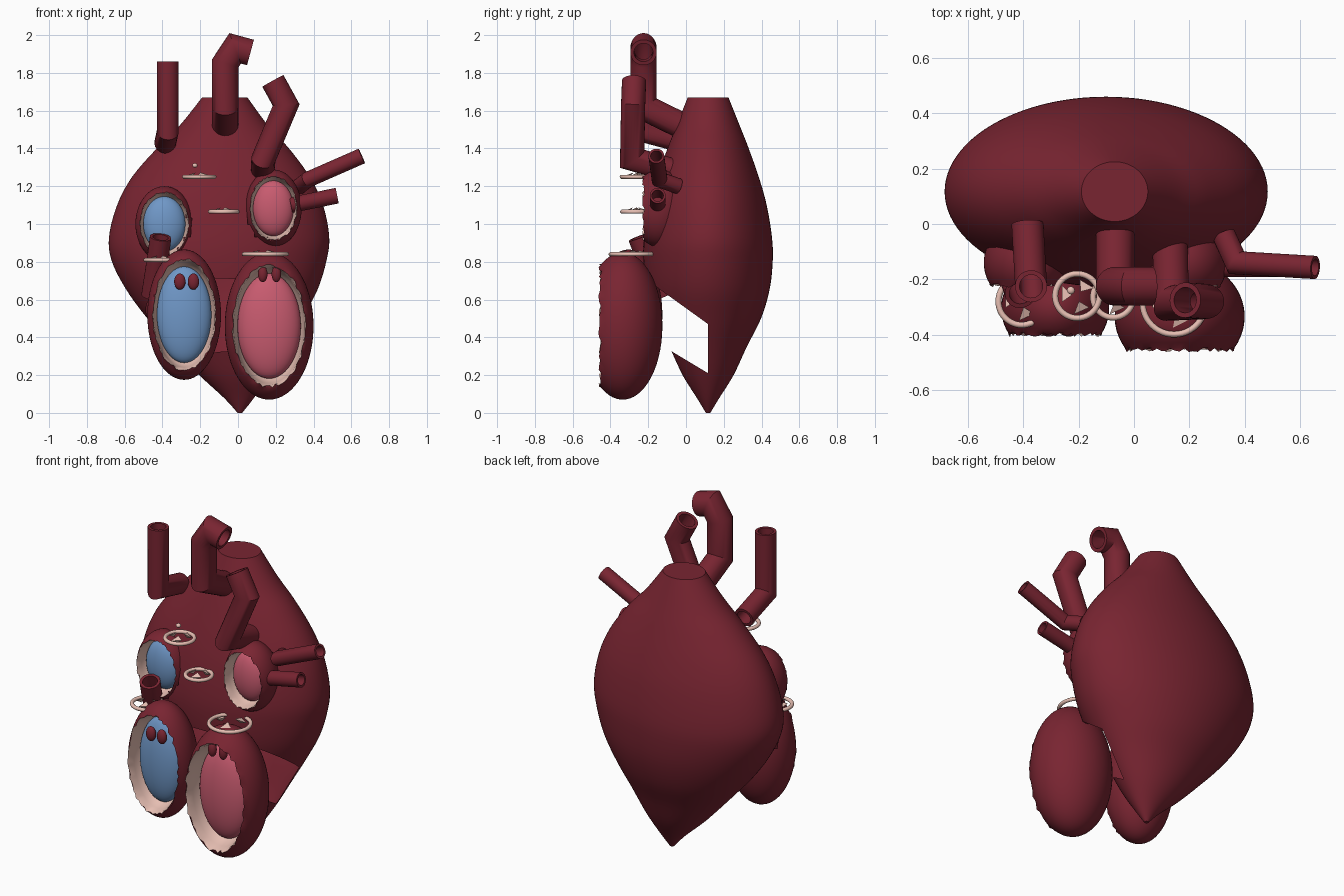
import bpy, bmesh, math, random
from mathutils import Vector, Matrix

if "Cube" in bpy.data.objects:
    bpy.data.objects.remove(bpy.data.objects["Cube"])

random.seed(4)
TAU = 2 * math.pi


def material(name, rgb):
    m = bpy.data.materials.new(name)
    m.diffuse_color = (*rgb, 1)
    m.use_nodes = True
    m.node_tree.nodes["Principled BSDF"].inputs["Base Color"].default_value = m.diffuse_color
    return m


RED = material("muscle red", (0.19, 0.018, 0.031))
CREAM = material("lining cream", (0.80, 0.52, 0.45))
PINK = material("rich blood pink", (0.58, 0.105, 0.16))
BLUE = material("poor blood blue", (0.16, 0.31, 0.57))


def finish(name, bm, mats, angle=40):
    me = bpy.data.meshes.new(name)
    bm.to_mesh(me)
    bm.free()
    ob = bpy.data.objects.new(name, me)
    bpy.context.collection.objects.link(ob)
    for m in mats:
        me.materials.append(m)
    bpy.ops.object.select_all(action='DESELECT')
    ob.select_set(True)
    bpy.context.view_layer.objects.active = ob
    bpy.ops.object.shade_smooth_by_angle(angle=math.radians(angle))
    return ob


def bridge(bm, rings, mat=0):
    """Join successive closed loops of vertices with quads."""
    for a, b in zip(rings, rings[1:]):
        n = len(a)
        for i in range(n):
            f = bm.faces.new((a[i], a[(i + 1) % n], b[(i + 1) % n], b[i]))
            f.material_index = mat


# Chambers: name, centre x y z, radii x y z, front cut y, blood colour
CHAMBERS = [
    ("right_ventricle", (-0.285, -0.305, 0.52), (0.195, 0.18, 0.345), -0.40, BLUE),
    ("left_ventricle", (0.165, -0.335, 0.46), (0.235, 0.21, 0.39), -0.455, PINK),
    ("right_atrium", (-0.39, -0.14, 1.0), (0.153, 0.15, 0.20), -0.222, BLUE),
    ("left_atrium", (0.187, -0.14, 1.083), (0.15, 0.15, 0.205), -0.225, PINK),
]

# Heart wall: stacked ellipses (z, centre x, half width, half depth)
ROWS = [(0, 0.01, 0.012, 0.012), (0.08, 0.005, 0.08, 0.06), (0.2, -0.02, 0.185, 0.135),
        (0.35, -0.047, 0.3, 0.205), (0.5, -0.07, 0.41, 0.28), (0.65, -0.085, 0.505, 0.325),
        (0.8, -0.1, 0.567, 0.342), (0.93, -0.1, 0.583, 0.338), (1.1, -0.095, 0.545, 0.31),
        (1.25, -0.09, 0.47, 0.268), (1.4, -0.08, 0.35, 0.215), (1.52, -0.075, 0.235, 0.168),
        (1.67, -0.07, 0.12, 0.108)]
MID_Y = 0.117


def smooth_rows(rows, steps):
    """Catmull-Rom interpolation between the rows."""
    out = []
    for i in range(len(rows) - 1):
        p = [Vector(rows[min(max(i + k, 0), len(rows) - 1)]) for k in (-1, 0, 1, 2)]
        for s in range(steps):
            t = s / steps
            out.append(0.5 * (2 * p[1] + (p[2] - p[0]) * t
                              + (2 * p[0] - 5 * p[1] + 4 * p[2] - p[3]) * t * t
                              + (3 * p[1] - p[0] - 3 * p[2] + p[3]) * t ** 3))
    return out + [Vector(rows[-1])]


bm = bmesh.new()
SEG = 96
rings = []
for z, cx, hx, hy in smooth_rows(ROWS, 5):
    rings.append([bm.verts.new((cx + hx * math.cos(TAU * i / SEG),
                                MID_Y + hy * math.sin(TAU * i / SEG), z)) for i in range(SEG)])
bridge(bm, rings)
bm.faces.new(rings[-1])
bm.faces.new(rings[0][::-1])


def is_front(f):
    return f.calc_center_median().y < MID_Y and abs(f.normal.z) < 0.99


# Window in the lower front wall, bounded by two sloping cuts
bm.normal_update()
LOW, HIGH = (0.21, 0.6), (0.47, 0.72)
for z0, slope in (LOW, HIGH):
    faces = [f for f in bm.faces if is_front(f)]
    geom = list({v for f in faces for v in f.verts}) + list({e for f in faces for e in f.edges}) + faces
    bmesh.ops.bisect_plane(bm, geom=geom, dist=1e-5, plane_co=(0, MID_Y, z0),
                           plane_no=Vector((0, slope, 1)).normalized())


def in_window(c):
    d = MID_Y - c.y
    return d > 0 and LOW[0] + LOW[1] * d < c.z < HIGH[0] + HIGH[1] * d


def in_atrium(c):
    return c.y < 0 and any(((c.x - o[0]) / r[0]) ** 2 + ((c.z - o[2]) / r[2]) ** 2 < 0.76
                           for _, o, r, _, _ in CHAMBERS[2:])


dead = [f for f in bm.faces if in_window(f.calc_center_median()) or in_atrium(f.calc_center_median())]
bmesh.ops.delete(bm, geom=dead, context='FACES')
finish("heart_wall", bm, [RED])


# Chamber shell: open ellipsoid with a ragged rim, cream lining and a blood core
def chamber(name, o, r, cut, blood):
    bm = bmesh.new()
    n = 72
    c = (o[1] - cut) / r[1]
    edge = math.sqrt(1 - c * c)

    def ring(rad, depth, jag=0.0):
        vs = []
        for i in range(n):
            a = TAU * i / n
            k = rad + random.uniform(-jag, jag)
            vs.append(bm.verts.new((o[0] + r[0] * k * math.cos(a),
                                    o[1] - r[1] * depth + random.uniform(-jag, jag) * 0.35,
                                    o[2] + r[2] * k * math.sin(a))))
        return vs

    end = math.acos(c)
    outer = [ring(math.sin(t), math.cos(t)) for t in
             [math.pi - 0.02 - (math.pi - 0.06 - end) * k / 20 for k in range(21)]]
    rim = ring(edge, c, 0.022)
    bridge(bm, outer + [rim])
    bm.faces.new(outer[0][::-1])
    lining = [rim] + [ring(k * edge, d) for k, d in
                      ((0.975, c - 0.08), (0.95, c - 0.25), (0.9, c - 0.5), (0.75, -0.2), (0.3, -0.4))]
    bridge(bm, lining, 1)
    bm.faces.new(lining[-1]).material_index = 1
    bmesh.ops.recalc_face_normals(bm, faces=bm.faces)
    finish(name, bm, [RED, CREAM])
    front = c - 0.12
    ellipsoid(name + "_blood", (o[0], o[1] - r[1] * (front - 0.4), o[2]),
              (r[0] * edge * 0.87, r[1] * 0.4, r[2] * edge * 0.87), blood)


def ellipsoid(name, loc, rad, mat):
    bm = bmesh.new()
    bmesh.ops.create_uvsphere(bm, u_segments=40, v_segments=24, radius=1,
                              matrix=Matrix.Translation(loc) @ Matrix.Diagonal((*rad, 1)))
    finish(name, bm, [mat])


for spec in CHAMBERS:
    chamber(*spec)


# Vessels: hollow tubes with mitred bends
def tube(name, r, *pts):
    pts = [Vector(p) for p in pts]
    n = 28
    bm = bmesh.new()
    dirs = [(b - a).normalized() for a, b in zip(pts, pts[1:])]
    side = dirs[0].orthogonal().normalized()
    walls = ([], [])
    for i, p in enumerate(pts):
        d0, d1 = dirs[max(i - 1, 0)], dirs[min(i, len(dirs) - 1)]
        if i:
            side = (side - d0 * side.dot(d0)).normalized()
        up = d0.cross(side)
        plane = (d0 + d1).normalized()
        for wall, k in zip(walls, (r, r * 0.72)):
            loop = []
            for j in range(n):
                v = (side * math.cos(TAU * j / n) + up * math.sin(TAU * j / n)) * k
                loop.append(bm.verts.new(p + v - d0 * (v.dot(plane) / d0.dot(plane))))
            wall.append(loop)
        if i < len(pts) - 1:
            side = d0.rotation_difference(d1) @ side
    bridge(bm, walls[0] + walls[1][::-1] + [walls[0][0]])
    bmesh.ops.recalc_face_normals(bm, faces=bm.faces)
    finish(name, bm, [RED], 35)


tube("upper_vein", 0.058, (-0.385, 0.0, 1.43), (-0.372, -0.225, 1.49), (-0.372, -0.225, 1.86))
tube("main_artery", 0.07, (-0.068, 0.04, 1.49), (-0.068, -0.225, 1.62), (-0.068, -0.225, 1.85),
     (-0.015, -0.225, 1.93), (0.066, -0.225, 1.908))
tube("lung_artery", 0.064, (0.13, -0.06, 1.28), (0.135, -0.285, 1.345), (0.255, -0.28, 1.63),
     (0.185, -0.275, 1.757))
tube("upper_lung_vein", 0.042, (0.325, -0.04, 1.2), (0.37, -0.14, 1.235), (0.655, -0.157, 1.36))
tube("lower_lung_vein", 0.042, (0.28, -0.15, 1.1), (0.525, -0.15, 1.15))
tube("lower_vein", 0.057, (-0.41, -0.25, 0.93), (-0.42, -0.22, 0.85), (-0.455, -0.12, 0.62))


# Valves: a ring with three thin leaflets
def valve(name, x, y, z, radius):
    bm = bmesh.new()
    n, k = 48, 10
    loops = [[bm.verts.new((x + (radius + 0.011 * math.cos(TAU * j / k)) * math.cos(TAU * i / n),
                            y + (radius + 0.011 * math.cos(TAU * j / k)) * math.sin(TAU * i / n),
                            z + 0.011 * math.sin(TAU * j / k))) for j in range(k)] for i in range(n)]
    bridge(bm, loops + [loops[0]])
    for a in (0.9, 3.0, 5.0):
        rot = Matrix.Translation((x, y, z)) @ Matrix.Rotation(a, 4, 'Z')
        leaf = [bm.verts.new(rot @ Vector(p)) for p in
                ((radius * 0.75, -0.03, 0.004), (radius * 0.65, 0.03, 0.01), (radius * 0.25, 0, 0.022),
                 (radius * 0.55, 0, -0.008))]
        for f in ((0, 1, 2), (0, 2, 3), (2, 1, 3), (1, 0, 3)):
            bm.faces.new([leaf[i] for i in f])
    bmesh.ops.recalc_face_normals(bm, faces=bm.faces)
    finish(name, bm, [CREAM])


valve("artery_valve", -0.205, -0.26, 1.25, 0.08)
valve("lung_valve", -0.075, -0.265, 1.065, 0.073)
valve("right_inflow_valve", -0.405, -0.28, 0.81, 0.085)
valve("left_inflow_valve", 0.145, -0.285, 0.84, 0.114)
ellipsoid("valve_knob", (-0.228, -0.24, 1.31), (0.014, 0.014, 0.012), CREAM)

# Small muscles hanging at the top of each ventricle
for side, x0, y, z, r in (("right", -0.272, -0.385, 0.695, 0.03), ("left", 0.167, -0.43, 0.735, 0.025)):
    for s in (-1, 1):
        ellipsoid(f"{side}_hanging_muscle", (x0 + 0.036 * s, y, z), (r, 0.022, 0.043), RED)
